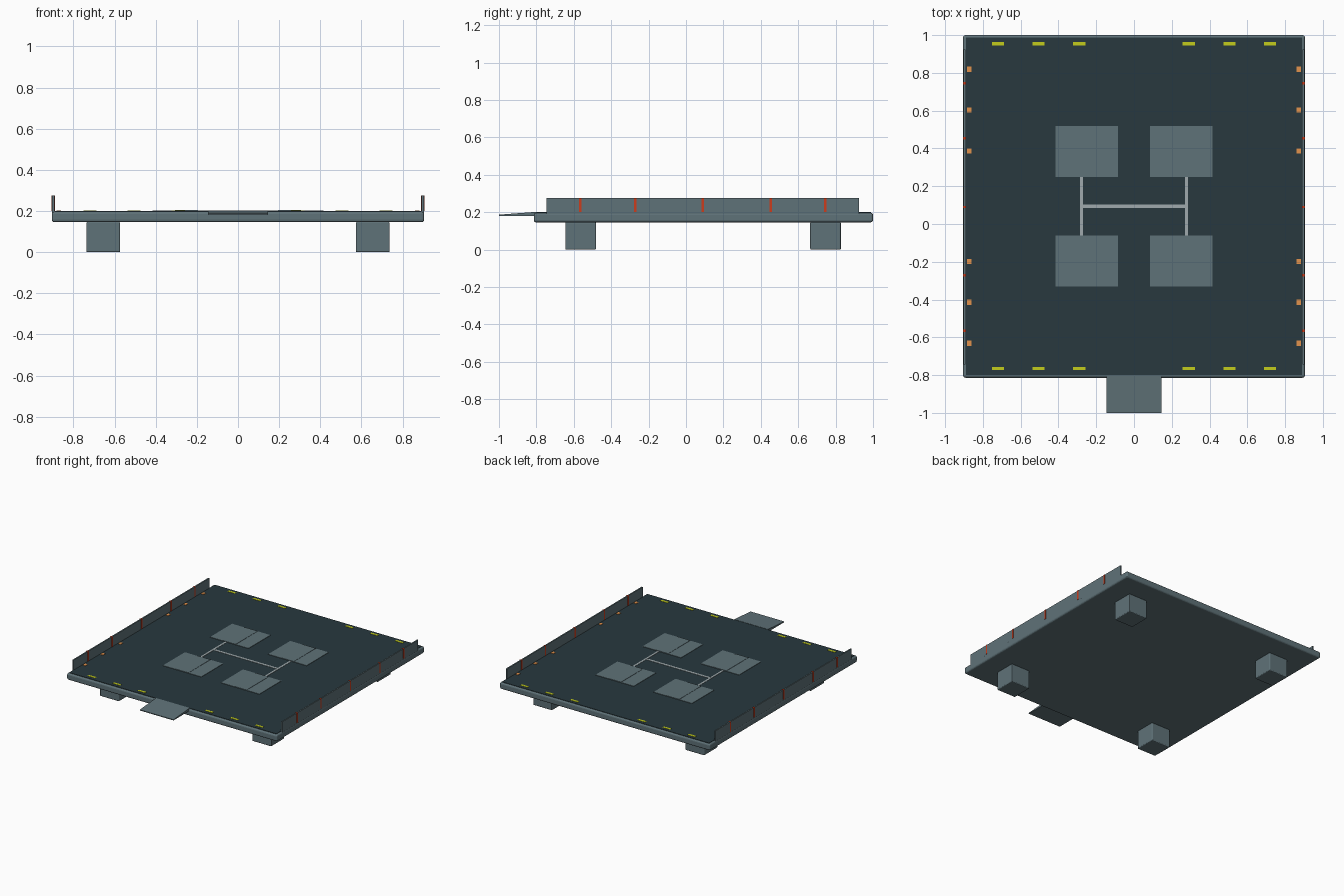
import bpy
import bmesh

cube = bpy.data.objects.get("Cube")
if cube:
    bpy.data.objects.remove(cube, do_unlink=True)


def material(name, rgb):
    """Flat material from 0-255 display values, stored as linear."""
    col = [((c / 255 + 0.055) / 1.055) ** 2.4 for c in rgb] + [1]
    m = bpy.data.materials.new(name)
    m.use_nodes = True
    m.diffuse_color = col
    bsdf = m.node_tree.nodes["Principled BSDF"]
    bsdf.inputs["Base Color"].default_value = col
    bsdf.inputs["Roughness"].default_value = 0.8
    return m


steel = material("blue grey steel", (95, 114, 120))
dark = material("dark deck", (40, 56, 62))
pale = material("pale grey", (160, 170, 173))
yellow = material("yellow", (195, 204, 28))
orange = material("orange", (226, 146, 76))
red = material("red", (204, 60, 28))


def box(name, x, y, z, mat, bevel=0.0):
    """Box between (low, high) limits on each axis."""
    bm = bmesh.new()
    bmesh.ops.create_cube(bm, size=1)
    for v in bm.verts:
        for i, (lo, hi) in enumerate((x, y, z)):
            v.co[i] = hi if v.co[i] > 0 else lo
    me = bpy.data.meshes.new(name)
    bm.to_mesh(me)
    bm.free()
    me.materials.append(mat)
    ob = bpy.data.objects.new(name, me)
    bpy.context.collection.objects.link(ob)
    if bevel:
        mod = ob.modifiers.new("Bevel", "BEVEL")
        mod.width = bevel
        mod.segments = 3
    return ob


def block(name, cx, cy, w, d, z, mat, bevel=0.0):
    """Box from its centre and footprint."""
    return box(name, (cx - w / 2, cx + w / 2), (cy - d / 2, cy + d / 2), z, mat, bevel)


# Platform: steel slab with a dark deck on top
box("platform_slab", (-0.905, 0.905), (-0.814, 1.0), (0.146, 0.197), steel, 0.012)
box("deck", (-0.89, 0.89), (-0.8, 0.988), (0.19, 0.2), dark)

# Entry ramp, tapering to a thin front lip
ramp = box("ramp", (-0.145, 0.145), (-1.0, -0.8), (0.181, 0.202), steel)
for v in ramp.data.vertices:
    if v.co.y < -0.9 and v.co.z > 0.19:
        v.co.z = 0.187

TOP = 0.2
for side, s in (("left", 1), ("right", -1)):
    # Side wall with red posts
    block("wall_" + side, s * 0.898, 0.09, 0.010, 1.67, (0.19, 0.275), steel)
    for y in (-0.565, -0.272, 0.09, 0.453, 0.745):
        block("post_" + side, s * 0.898, y, 0.016, 0.013, (TOP, 0.276), red)

    # Feet
    for y in (-0.563, 0.746):
        block("foot_" + side, s * 0.655, y, 0.164, 0.164, (0, 0.147), steel, 0.006)

    # Landing pads, each of three strips with the middle one raised
    for y in (-0.195, 0.385):
        for i in (-1, 0, 1):
            block("pad_strip_" + side, s * 0.25 + i * 0.11, y, 0.11, 0.27,
                  (TOP, 0.203 if i else 0.205), steel)

    # Long line joining the pads
    block("pad_line_" + side, s * 0.278, 0.095, 0.015, 0.31, (TOP, 0.202), pale)

    # Edge markers
    for x in (0.29, 0.505, 0.72):
        for y in (-0.765, 0.955):
            block("yellow_marker", s * x, y, 0.064, 0.018, (TOP, 0.202), yellow)
    for row in (-0.415, 0.603):
        for i in (-1, 0, 1):
            block("orange_marker", s * 0.872, row + i * 0.217, 0.022, 0.028,
                  (TOP, 0.203), orange)

# Cross line between the two long lines
block("cross_line", 0, 0.095, 0.54, 0.018, (TOP, 0.202), pale)
